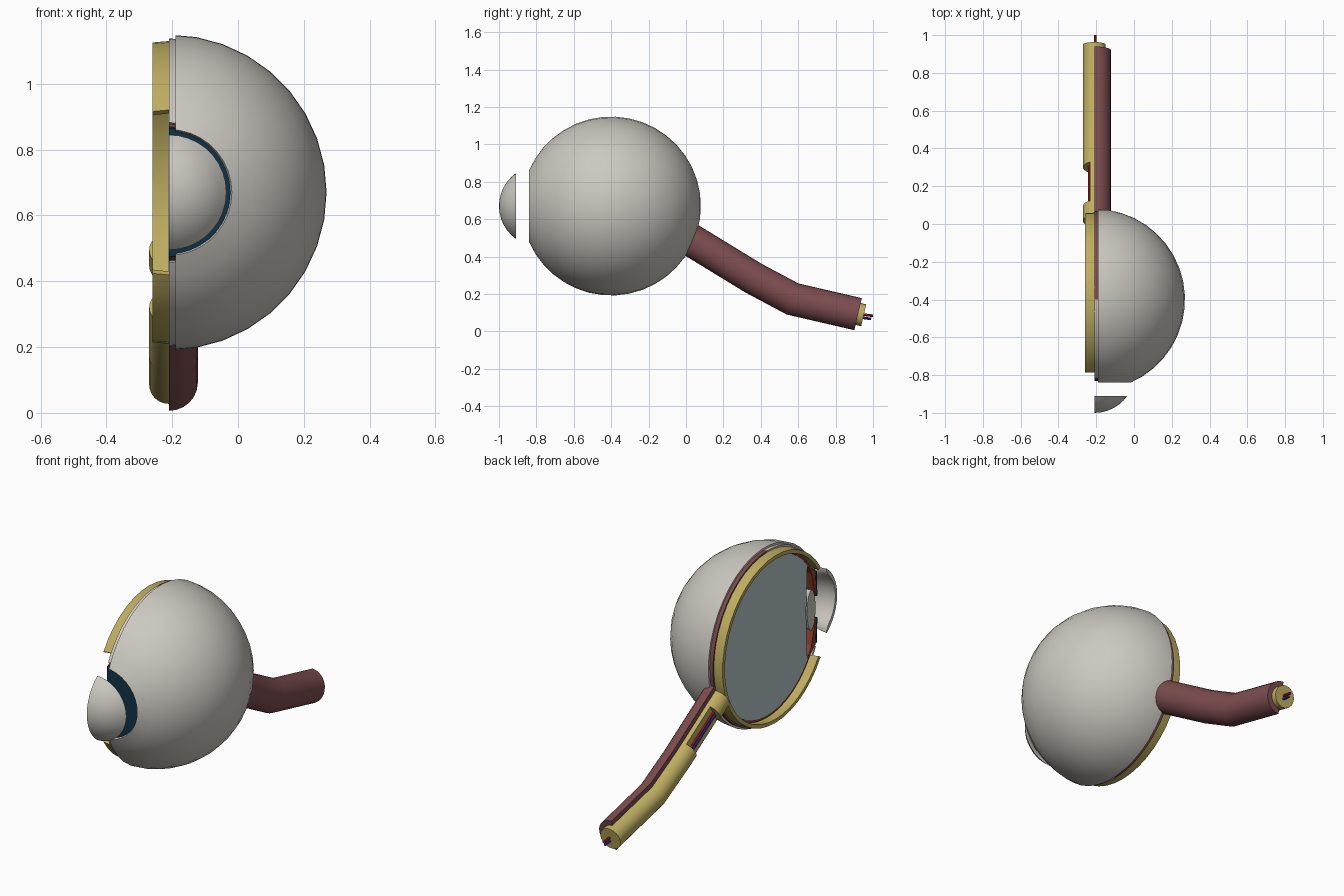
import bpy, bmesh, math
from mathutils import Vector

if "Cube" in bpy.data.objects:
    bpy.data.objects.remove(bpy.data.objects["Cube"])

CENTRE = Vector((-0.21, -0.40, 0.67))   # centre of the ball


def material(name, rgb):
    m = bpy.data.materials.new(name)
    m.diffuse_color = (*rgb, 1)
    m.use_nodes = True
    m.node_tree.nodes["Principled BSDF"].inputs["Base Color"].default_value = m.diffuse_color
    return m


WHITE = material("warm white", (0.60, 0.58, 0.53))
WINE = material("wine red", (0.21, 0.075, 0.08))
YELLOW = material("mustard yellow", (0.52, 0.42, 0.12))
RUST = material("rust red", (0.25, 0.05, 0.025))
GLASS = material("pale blue grey", (0.47, 0.58, 0.60))
NAVY = material("dark blue", (0.005, 0.032, 0.06))
RED = material("bright red", (0.45, 0.02, 0.02))
BLUE = material("vein blue", (0.04, 0.03, 0.50))


def finish(name, bm, mat, xcut=None):
    """Cut away everything left of xcut, cap the cut and make the object."""
    if xcut is not None:
        bmesh.ops.bisect_plane(bm, geom=bm.verts[:] + bm.edges[:] + bm.faces[:], dist=1e-5,
                               plane_co=(xcut, 0, 0), plane_no=(1, 0, 0), clear_inner=True)
        rim = [e for e in bm.edges if e.is_boundary]
        bmesh.ops.triangle_fill(bm, use_beauty=True, edges=rim, normal=(-1, 0, 0))
    bmesh.ops.recalc_face_normals(bm, faces=bm.faces[:])
    me = bpy.data.meshes.new(name)
    bm.to_mesh(me)
    bm.free()
    me.materials.append(mat)
    ob = bpy.data.objects.new(name, me)
    bpy.context.collection.objects.link(ob)
    return ob


def revolve(name, profile, mat, xcut=-0.21, closed=False, steps=36):
    """Turn (radius, y offset) points about the front-back axis of the ball."""
    bm = bmesh.new()
    vs = [bm.verts.new(CENTRE + Vector((r, y, 0))) for r, y in profile]
    pairs = list(zip(vs, vs[1:])) + ([(vs[-1], vs[0])] if closed else [])
    es = [bm.edges.new(p) for p in pairs]
    bmesh.ops.spin(bm, geom=vs + es, cent=CENTRE, axis=(0, 1, 0),
                   angle=2 * math.pi, steps=steps)
    bmesh.ops.remove_doubles(bm, verts=bm.verts[:], dist=1e-5)
    return finish(name, bm, mat, xcut)


def arc(radius, a0, a1, n=18):
    """Arc points; angle 0 is the back pole, 180 the front pole."""
    pts = []
    for i in range(n + 1):
        a = math.radians(a0 + (a1 - a0) * i / n)
        pts.append((max(0.0, radius * math.sin(a)), radius * math.cos(a)))
    return pts


def shell(name, r_out, r_in, a0, a1, mat, xcut=-0.21):
    return revolve(name, arc(r_out, a0, a1) + arc(r_in, a1, a0), mat, xcut, closed=a0 > 0)


def tube(name, path, radius, mat, xcut=None, sides=24):
    """Sweep a circle along a path lying roughly in the y-z plane."""
    bm = bmesh.new()
    pts = [Vector(p) for p in path]
    dirs = [(b - a).normalized() for a, b in zip(pts, pts[1:])]
    rings = []
    for i, p in enumerate(pts):
        d0, d1 = dirs[max(i - 1, 0)], dirs[min(i, len(dirs) - 1)]
        t = (d0 + d1).normalized()
        v = t.cross(Vector((1, 0, 0))).normalized() / max(0.5, t.dot(d1))
        rings.append([bm.verts.new(p + radius * (
            Vector((1, 0, 0)) * math.cos(2 * math.pi * k / sides)
            + v * math.sin(2 * math.pi * k / sides))) for k in range(sides)])
    for a, b in zip(rings, rings[1:]):
        for k in range(sides):
            j = (k + 1) % sides
            bm.faces.new((a[k], a[j], b[j], b[k]))
    bm.faces.new(rings[0])
    bm.faces.new(rings[-1])
    return finish(name, bm, mat, xcut)


# Layers of the ball, from outside in
shell("outer_shell", 0.48, 0.469, 0, 156.5, WHITE, -0.19)
shell("rear_coat", 0.468, 0.458, 0, 90, WINE)
shell("front_coat", 0.468, 0.458, 90, 153, WHITE)
shell("yellow_lining", 0.460, 0.440, 0, 147, YELLOW, -0.26)
shell("inner_lining", 0.440, 0.428, 0, 154, RUST)

# Clear filling with a flattened front
revolve("clear_filling", arc(0.427, 0, 143) + [(0.13, -0.335), (0, -0.33)], GLASS, -0.212)

# Iris ring, its red back, and the lens
revolve("iris", [(0.06, -0.430), (0.195, -0.425), (0.198, -0.415), (0.06, -0.420)], NAVY, closed=True)
revolve("iris_back", [(0.06, -0.419), (0.20, -0.414), (0.235, -0.37), (0.13, -0.395)], RUST, closed=True)
revolve("lens", [(0.11 * math.sin(math.pi * i / 12), -0.378 + 0.036 * math.cos(math.pi * i / 12))
                 for i in range(13)], WHITE)

# Floating front cap: a thin domed shell
R = 0.215
spread = math.degrees(math.asin(0.175 / R))
outer = [(r, y - 0.6 + R) for r, y in arc(R, 180, 180 - spread, 6)]
inner = [(r * 0.93, y - 0.6 + R) for r, y in arc(R - 0.015, 180 - spread, 180, 6)]
inner[0] = (0.16, outer[-1][1])
revolve("front_cap", outer + [(0.175, -0.51), (0.16, -0.51)] + inner[1:], WHITE)

# Nerve stalk: half sheath, and a yellow core opened by a window
X = -0.21
tube("stalk_sheath", [(X, 0.00, 0.505), (X, 0.36, 0.285), (X, 0.57, 0.173), (X, 0.92, 0.092)],
     0.088, WINE, X)
tube("stalk_core_root", [(X, 0.015, 0.495), (X, 0.095, 0.447)], 0.06, YELLOW)
tube("stalk_core_window", [(X, 0.09, 0.45), (X, 0.31, 0.315)], 0.06, YELLOW, -0.232)
tube("stalk_core", [(X, 0.30, 0.321), (X, 0.36, 0.285), (X, 0.57, 0.173), (X, 0.95, 0.086)],
     0.06, YELLOW)

# Blood vessels running through the core
for name, dz, mat, tip in (("artery", 0.012, RED, 1.0), ("vein", -0.012, BLUE, 0.99)):
    tube(name, [(-0.236, 0.05, 0.474 + dz), (-0.236, 0.33, 0.303 + dz), (-0.21, 0.57, 0.173 + dz),
                (-0.205, 0.93, 0.083 + dz * 0.7), (-0.205, tip, 0.075 + dz * 0.7)], 0.007, mat, sides=8)

# Smooth shading with crisp edges
for ob in bpy.context.collection.objects:
    ob.select_set(True)
    bpy.context.view_layer.objects.active = ob
bpy.ops.object.shade_smooth_by_angle(angle=math.radians(35))
